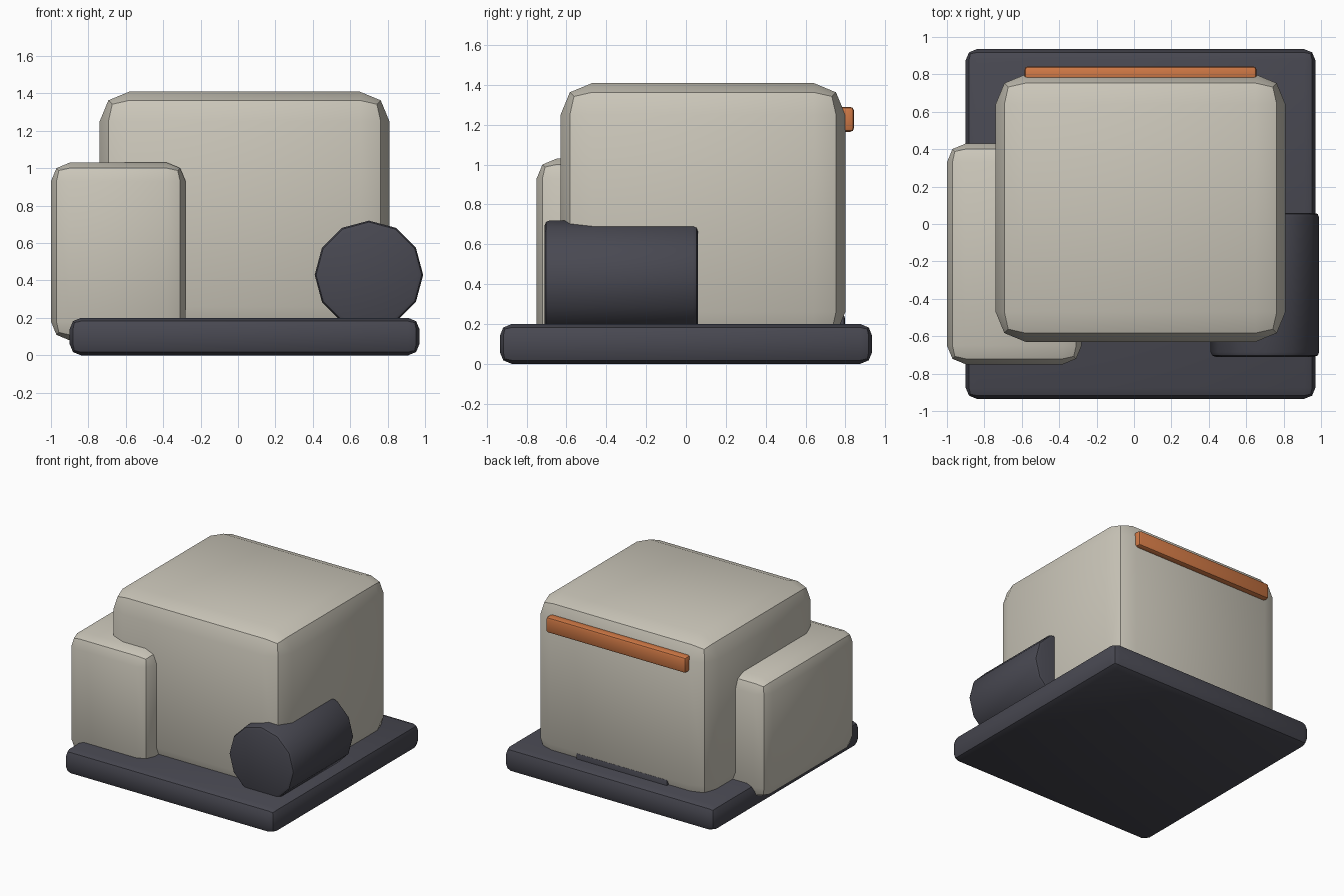
import bpy
from math import pi, radians
from mathutils import Vector

default_cube = bpy.data.objects.get("Cube")
if default_cube:
    bpy.data.objects.remove(default_cube, do_unlink=True)


def make_material(name, rgb):
    mat = bpy.data.materials.new(name)
    mat.use_nodes = True
    color = (*rgb, 1.0)
    mat.diffuse_color = color
    mat.node_tree.nodes["Principled BSDF"].inputs["Base Color"].default_value = color
    return mat


beige = make_material("warm beige", (0.60, 0.57, 0.49))
charcoal = make_material("charcoal", (0.065, 0.065, 0.083))
orange = make_material("burnt orange", (0.63, 0.19, 0.06))


def finish(obj, name, mat, bevel):
    """Name and colour a part, round its hard edges and smooth the shallow ones."""
    obj.name = name
    obj.data.materials.append(mat)
    bpy.ops.object.transform_apply(location=False, rotation=True, scale=True)
    mod = obj.modifiers.new("rounded edges", 'BEVEL')
    mod.width = bevel
    mod.segments = 2
    mod.limit_method = 'ANGLE'
    mod.angle_limit = radians(40)
    bpy.ops.object.modifier_apply(modifier=mod.name)
    bpy.ops.object.shade_smooth_by_angle(angle=radians(35))
    return obj


def box(name, low, high, mat, bevel):
    low, high = Vector(low), Vector(high)
    bpy.ops.mesh.primitive_cube_add(size=1, location=(low + high) / 2)
    obj = bpy.context.object
    obj.scale = high - low
    return finish(obj, name, mat, bevel)


# Base slab
box("base_plate", (-0.9, -0.935, 0), (0.97, 0.935, 0.2), charcoal, 0.06)

# Large housing and the lower side module
box("main_housing", (-0.74, -0.63, 0.1), (0.81, 0.80, 1.41), beige, 0.16)
box("side_module", (-1.0, -0.75, 0.08), (-0.28, 0.43, 1.03), beige, 0.10)

# Twelve-sided drum lying front to back
bpy.ops.mesh.primitive_cylinder_add(vertices=12, radius=0.29, depth=0.77,
                                    location=(0.70, -0.325, 0.43),
                                    rotation=(pi / 2, 0, 0))
finish(bpy.context.object, "drum", charcoal, 0.025)

# Accent bar and lower vent on the back
box("back_accent_bar", (-0.585, 0.76, 1.165), (0.655, 0.843, 1.29), orange, 0.018)
box("back_vent", (-0.39, 0.70, 0.12), (0.42, 0.797, 0.245), charcoal, 0.012)
